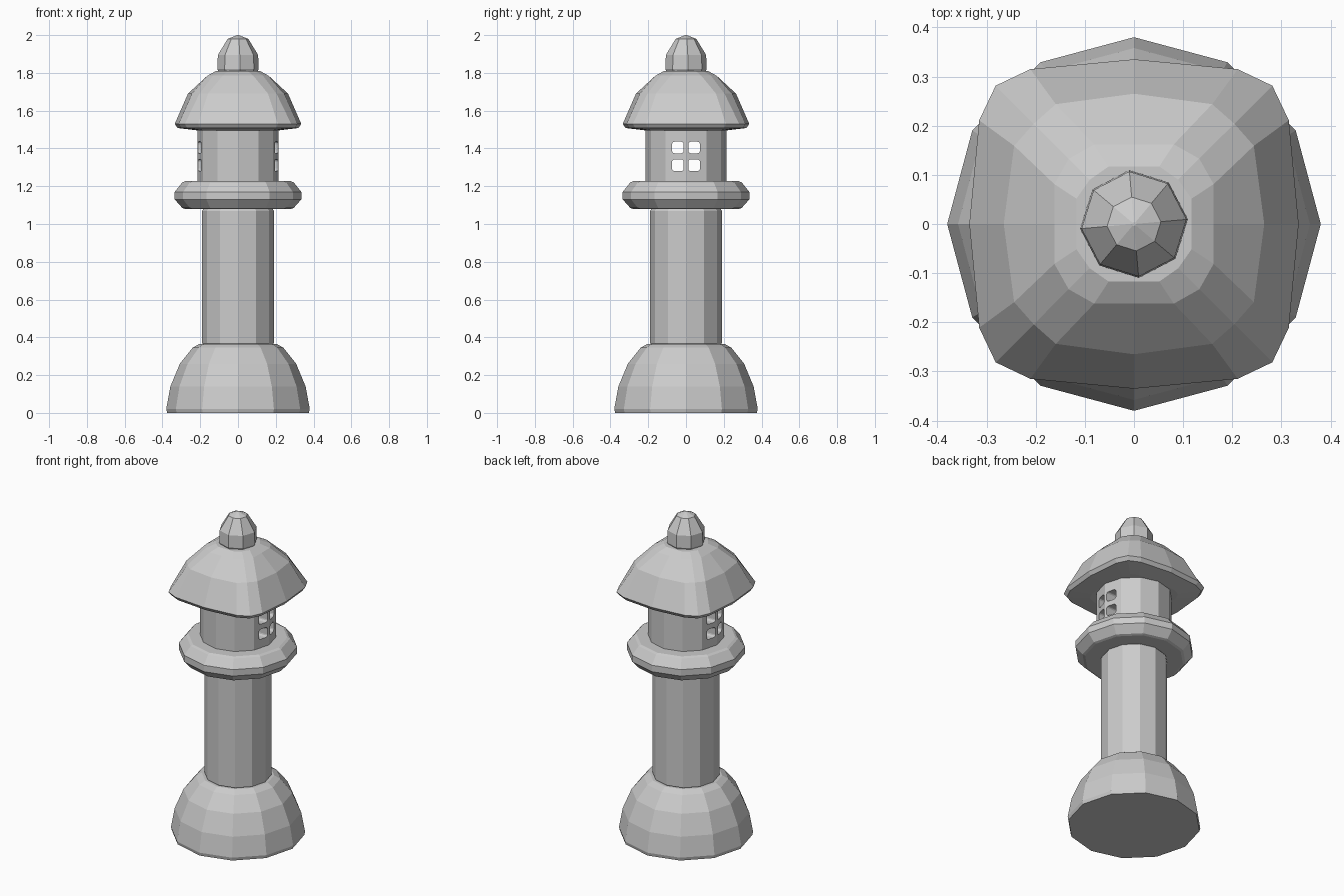
import bpy, bmesh
from math import sin, cos, pi, radians, hypot, atan2

if "Cube" in bpy.data.objects:
    bpy.data.objects.remove(bpy.data.objects["Cube"])


def mesh_object(name, bm):
    bmesh.ops.recalc_face_normals(bm, faces=bm.faces)
    me = bpy.data.meshes.new(name)
    bm.to_mesh(me)
    bm.free()
    ob = bpy.data.objects.new(name, me)
    bpy.context.collection.objects.link(ob)
    return ob


def loft(name, rings):
    """Skin a stack of closed point rings and cap both ends."""
    bm = bmesh.new()
    vs = [[bm.verts.new(p) for p in r] for r in rings]
    n = len(vs[0])
    for a, b in zip(vs, vs[1:]):
        for i in range(n):
            j = (i + 1) % n
            bm.faces.new((a[i], a[j], b[j], b[i]))
    bm.faces.new(vs[0][::-1])
    bm.faces.new(vs[-1])
    return mesh_object(name, bm)


def turned(name, profile, sides=12, turn=0):
    """Faceted lathe form from (radius, height) pairs."""
    ang = [turn + 2 * pi * i / sides for i in range(sides)]
    return loft(name, [[(r * cos(a), r * sin(a), z) for a in ang] for r, z in profile])


# Domed foot, column and ledge
turned("base", [(.375, 0), (.38, .02), (.358, .14), (.308, .26), (.24, .345), (.205, .365)])
turned("column", [(.18, .355), (.19, .37), (.19, 1.07), (.18, 1.085)])
turned("ledge", [(.28, 1.08), (.295, 1.085), (.335, 1.13), (.335, 1.17),
                 (.295, 1.22), (.28, 1.227)])

# Lamp house with four rounded windows running straight through along x
lamp = turned("lamp_house", [(.215, 1.22), (.215, 1.505)])
bm = bmesh.new()
h, c = .031, .014
for cy in (-.043, .043):
    for cz in (1.311, 1.405):
        outline = []
        for k in range(4):
            q = k * pi / 2
            sx, sy = cos(q + pi / 4), sin(q + pi / 4)
            for s in range(4):
                a = q + s * pi / 6
                outline.append((cy + (h - c) * (1 if sx > 0 else -1) + c * cos(a),
                                cz + (h - c) * (1 if sy > 0 else -1) + c * sin(a)))
        ends = [[bm.verts.new((x, y, z)) for y, z in outline] for x in (-.4, .4)]
        n = len(outline)
        for i in range(n):
            j = (i + 1) % n
            bm.faces.new((ends[0][i], ends[0][j], ends[1][j], ends[1][i]))
        bm.faces.new(ends[0][::-1])
        bm.faces.new(ends[1])
cutter = mesh_object("window_cutter", bm)
cutter.hide_render = True
mod = lamp.modifiers.new("windows", 'BOOLEAN')
mod.operation = 'DIFFERENCE'
mod.solver = 'EXACT'
mod.object = cutter
bpy.context.view_layer.objects.active = lamp
bpy.ops.object.modifier_apply(modifier=mod.name)
bpy.data.objects.remove(cutter)


# Roof: rounded square cross-section, softening towards the top
def roof_ring(r, z, mid, corner):
    quarter = [(r, 0), (r * mid[0], r * mid[1]), (r * corner, r * corner), (r * mid[1], r * mid[0])]
    pts = []
    for k in range(4):
        for x, y in quarter:
            for _ in range(k):
                x, y = -y, x
            pts.append((x, y, z))
    return pts


wide, top = (.94, .63), (1, .5)
loft("roof", [roof_ring(.21, 1.495, wide, .84),
              roof_ring(.32, 1.508, wide, .84),
              roof_ring(.335, 1.53, wide, .84),
              roof_ring(.265, 1.69, (.92, .6), .77),
              roof_ring(.162, 1.785, top, .82),
              roof_ring(.117, 1.81, (1, .44), .77)])

# Finial bud
turned("finial", [(.1, 1.80), (.11, 1.82), (.107, 1.895), (.055, 1.98), (.004, 2.0)],
       sides=8, turn=radians(5))
